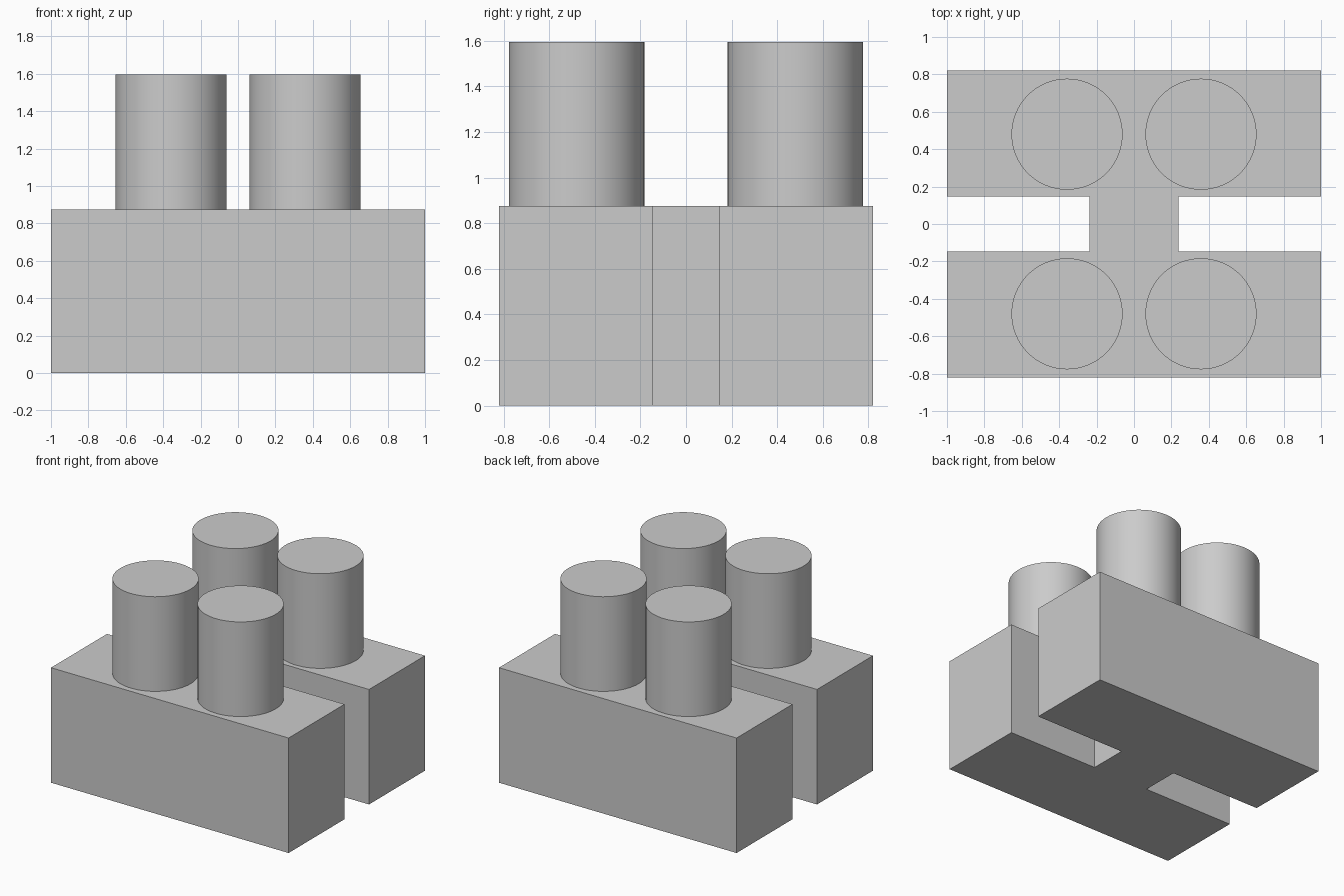
import bpy
import bmesh
import math

cube = bpy.data.objects.get("Cube")
if cube:
    bpy.data.objects.remove(cube, do_unlink=True)

BASE_HEIGHT = 0.875
TOP = 1.595

grey = bpy.data.materials.new("plain_grey")
grey.use_nodes = True
colour = (0.6, 0.6, 0.6, 1)
grey.diffuse_color = colour
grey.node_tree.nodes["Principled BSDF"].inputs["Base Color"].default_value = colour


def make_object(name, bm):
    mesh = bpy.data.meshes.new(name)
    bm.to_mesh(mesh)
    bm.free()
    mesh.materials.append(grey)
    obj = bpy.data.objects.new(name, mesh)
    bpy.context.collection.objects.link(obj)
    return obj


# H-shaped block: one quarter of the outline, mirrored around the centre
quarter = [(1.0, 0.82), (1.0, 0.147), (0.238, 0.147)]
right_half = quarter + [(x, -y) for x, y in reversed(quarter)]
outline = right_half + [(-x, -y) for x, y in right_half]

bm = bmesh.new()
face = bm.faces.new([bm.verts.new((x, y, 0)) for x, y in outline])
lifted = bmesh.ops.extrude_face_region(bm, geom=[face], use_keep_orig=True)
top_verts = [v for v in lifted["geom"] if isinstance(v, bmesh.types.BMVert)]
bmesh.ops.translate(bm, verts=top_verts, vec=(0, 0, BASE_HEIGHT))
bmesh.ops.recalc_face_normals(bm, faces=bm.faces)
make_object("base_block", bm)


# Four round pegs standing on the block
def add_peg(name, x, y):
    bm = bmesh.new()
    bmesh.ops.create_cone(bm, cap_ends=True, segments=64, radius1=0.297,
                          radius2=0.297, depth=TOP - BASE_HEIGHT)
    peg = make_object(name, bm)
    peg.location = (x, y, (TOP + BASE_HEIGHT) / 2)
    bpy.ops.object.select_all(action="DESELECT")
    peg.select_set(True)
    bpy.context.view_layer.objects.active = peg
    bpy.ops.object.shade_smooth_by_angle(angle=math.radians(30))


for side, x in (("left", 0.358), ("right", -0.358)):
    for end, y in (("front", -0.48), ("back", 0.48)):
        add_peg(f"{end}_{side}_peg", x, y)
